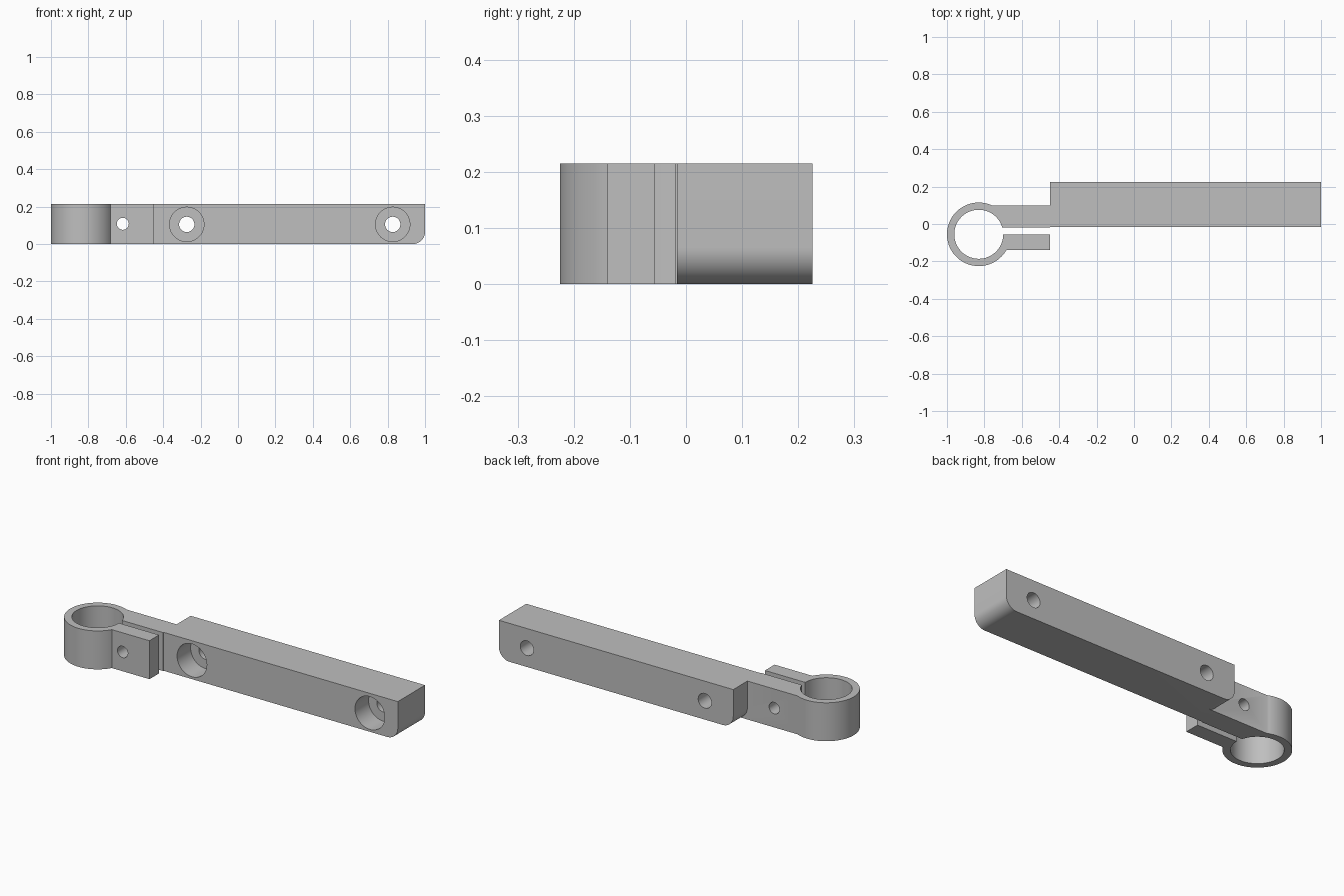
import bpy, bmesh
from math import sin, cos, asin, pi, radians
from mathutils import Vector

cube = bpy.data.objects.get("Cube")
if cube:
    bpy.data.objects.remove(cube, do_unlink=True)

HEIGHT = 0.215
BEAM_LEFT, BEAM_FRONT, BEAM_BACK = -0.45, -0.016, 0.225
RING = Vector((-0.83, -0.055))
OUTER, INNER = 0.17, 0.131
ARM_BACK, ARM_FRONT = 0.10, -0.02      # fixed clamp jaw
TAB_BACK, TAB_FRONT = -0.055, -0.14    # free clamp jaw
FILLET = 0.065

grey = bpy.data.materials.new("plain grey")
grey.use_nodes = True
grey.diffuse_color = (0.52, 0.52, 0.52, 1)
grey.node_tree.nodes["Principled BSDF"].inputs["Base Color"].default_value = grey.diffuse_color


def arc(centre, radius, start, end, steps):
    """Points along an arc, as 2D pairs."""
    angles = [start + (end - start) * i / steps for i in range(steps + 1)]
    return [(centre[0] + radius * cos(a), centre[1] + radius * sin(a)) for a in angles]


def extrude(name, points, depth):
    """Solid made by sweeping a closed outline along a vector."""
    bm = bmesh.new()
    face = bm.faces.new([bm.verts.new(p) for p in points])
    swept = bmesh.ops.extrude_face_region(bm, geom=[face])["geom"]
    verts = [g for g in swept if isinstance(g, bmesh.types.BMVert)]
    bmesh.ops.translate(bm, verts=verts, vec=depth)
    bmesh.ops.recalc_face_normals(bm, faces=bm.faces)
    mesh = bpy.data.meshes.new(name)
    bm.to_mesh(mesh)
    bm.free()
    mesh.materials.append(grey)
    obj = bpy.data.objects.new(name, mesh)
    bpy.context.collection.objects.link(obj)
    return obj


def combine(target, other, operation):
    """Apply a boolean and discard the second solid."""
    bpy.context.view_layer.objects.active = target
    mod = target.modifiers.new(operation.lower(), "BOOLEAN")
    mod.operation, mod.object, mod.solver = operation, other, "EXACT"
    bpy.ops.object.modifier_apply(modifier=mod.name)
    bpy.data.objects.remove(other, do_unlink=True)


def drill(target, x, z, radius, front, back):
    """Round hole running front to back."""
    circle = arc((x, z), radius, 0, 2 * pi, 48)[:-1]
    cutter = extrude("hole_cutter", [(px, front, pz) for px, pz in circle],
                     (0, back - front, 0))
    cutter.hide_render = True
    combine(target, cutter, "DIFFERENCE")


# Beam with rounded lower ends
beam_outline = [(BEAM_LEFT, HEIGHT)]
beam_outline += arc((BEAM_LEFT + FILLET, FILLET), FILLET, pi, 1.5 * pi, 16)
beam_outline += arc((1 - FILLET, FILLET), FILLET, 1.5 * pi, 2 * pi, 16)
beam_outline += [(1, HEIGHT)]
body = extrude("clamp_bracket", [(x, BEAM_FRONT, z) for x, z in beam_outline],
               (0, BEAM_BACK - BEAM_FRONT, 0))


# Split ring clamp with its two jaws, as one open outline
def angle_at(y, radius):
    return asin((y - RING.y) / radius)


clamp_outline = arc(RING, OUTER, angle_at(ARM_BACK, OUTER),
                    2 * pi + angle_at(TAB_FRONT, OUTER), 72)
clamp_outline += [(BEAM_LEFT, TAB_FRONT), (BEAM_LEFT, TAB_BACK)]
clamp_outline += arc(RING, INNER, 2 * pi + angle_at(TAB_BACK, INNER),
                     angle_at(ARM_FRONT, INNER), 72)
clamp_outline += [(BEAM_LEFT, ARM_FRONT), (BEAM_LEFT, BEAM_FRONT),
                  (BEAM_LEFT + FILLET, BEAM_FRONT), (BEAM_LEFT + FILLET, ARM_BACK)]
clamp = extrude("ring_clamp", [(x, y, 0) for x, y in clamp_outline], (0, 0, HEIGHT))
combine(body, clamp, "UNION")

# Counterbored mounting holes
for x in (-0.274, 0.827):
    drill(body, x, 0.105, 0.092, -0.05, 0.104)
    drill(body, x, 0.105, 0.041, 0.05, 0.3)

# Clamp screw hole through both jaws
drill(body, -0.616, 0.108, 0.032, -0.3, 0.3)

# Smooth curved walls, crisp edges
bpy.ops.object.select_all(action="DESELECT")
body.select_set(True)
bpy.context.view_layer.objects.active = body
bpy.ops.object.shade_smooth_by_angle(angle=radians(25))
